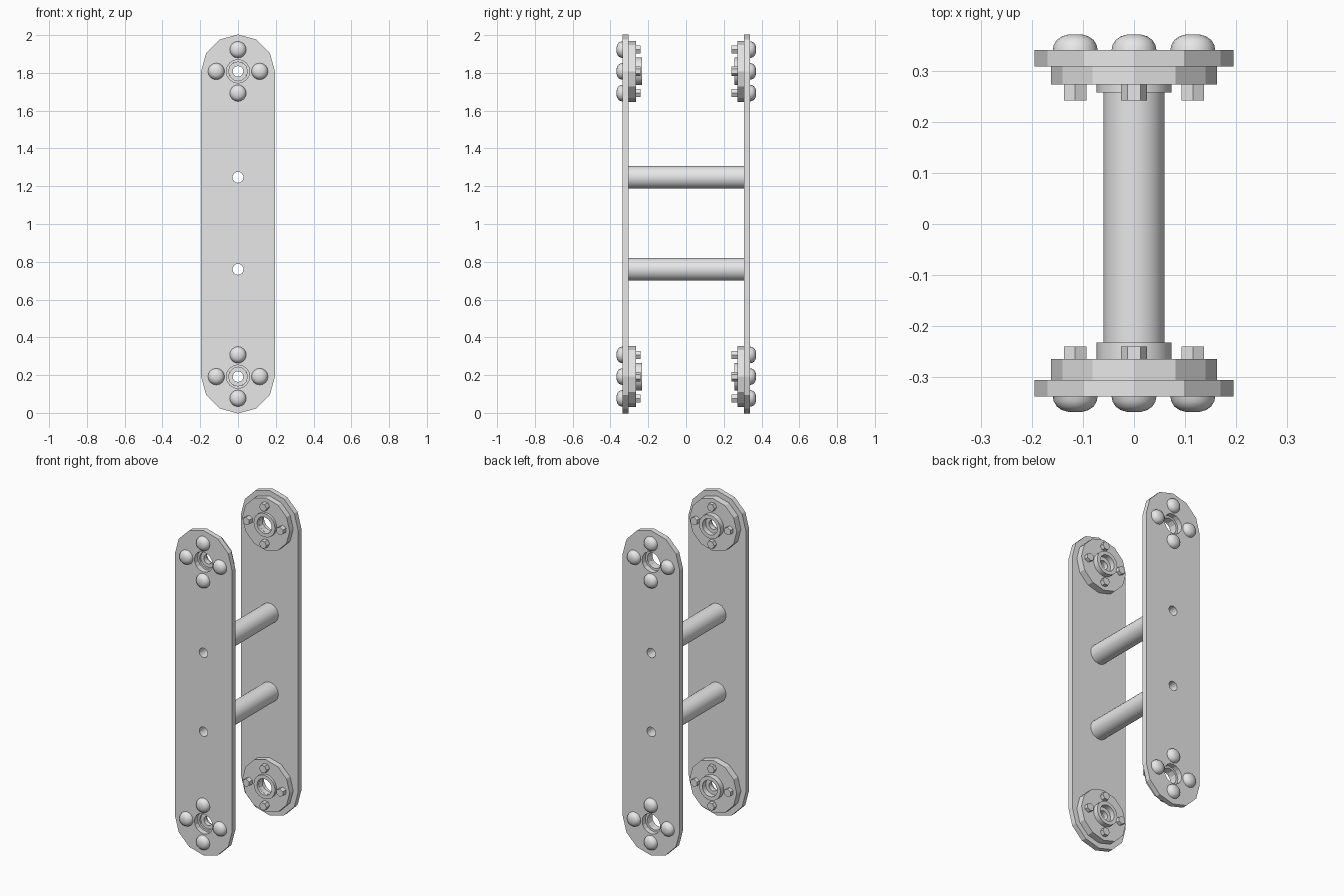
import bpy, bmesh, math

if "Cube" in bpy.data.objects:
    bpy.data.objects.remove(bpy.data.objects["Cube"], do_unlink=True)

steel = bpy.data.materials.new("grey steel")
steel.use_nodes = True
GREY = (0.8, 0.8, 0.8, 1)
steel.diffuse_color = GREY
steel.node_tree.nodes["Principled BSDF"].inputs["Base Color"].default_value = GREY

PIVOTS = {"lower": 0.192, "upper": 1.808}
RODS = {"lower": 0.76, "upper": 1.247}
PLATE_R = 0.195
BOLT_RING = 0.115


def activate(obj):
    bpy.ops.object.select_all(action='DESELECT')
    obj.select_set(True)
    bpy.context.view_layer.objects.active = obj


def lathe(name, profile, sides, x=0, z=0, closed=True, smooth=True, turn=0):
    """Revolve (radius, y) points about an axis parallel to y."""
    bm = bmesh.new()
    rings = []
    for r, y in profile:
        ring = []
        for i in range(sides):
            a = math.tau * i / sides + turn
            ring.append(bm.verts.new((x + r * math.cos(a), y, z + r * math.sin(a))))
        rings.append(ring)
    pairs = list(zip(rings, rings[1:]))
    if closed:
        pairs.append((rings[-1], rings[0]))
    else:
        bm.faces.new(rings[0])
        bm.faces.new(rings[-1])
    for a, b in pairs:
        for i in range(sides):
            j = (i + 1) % sides
            bm.faces.new((a[i], a[j], b[j], b[i]))
    bmesh.ops.recalc_face_normals(bm, faces=bm.faces)
    mesh = bpy.data.meshes.new(name)
    bm.to_mesh(mesh)
    bm.free()
    mesh.materials.append(steel)
    obj = bpy.data.objects.new(name, mesh)
    bpy.context.collection.objects.link(obj)
    if smooth:
        activate(obj)
        bpy.ops.object.shade_smooth_by_angle(angle=math.radians(35))
    return obj


def ring(name, outer, inner, y0, y1, sides, **kw):
    return lathe(name, [(inner, y0), (outer, y0), (outer, y1), (inner, y1)], sides, **kw)


def arc(cz, r, start, sweep, steps):
    angles = [start + sweep * i / steps for i in range(steps + 1)]
    return [(r * math.cos(a), cz + r * math.sin(a)) for a in angles]


def plate(name, y0, y1):
    """Long rounded plate with pivot and rod holes."""
    curve = bpy.data.curves.new(name, 'CURVE')
    curve.dimensions = '2D'
    curve.fill_mode = 'BOTH'
    curve.extrude = abs(y1 - y0) / 2
    loops = [arc(PIVOTS["upper"], PLATE_R, 0, math.pi, 6)
             + arc(PIVOTS["lower"], PLATE_R, math.pi, math.pi, 6)]
    loops += [arc(z, 0.062, 0, math.tau, 16)[:-1] for z in PIVOTS.values()]
    loops += [arc(z, 0.029, 0, math.tau, 16)[:-1] for z in RODS.values()]
    for pts in loops:
        s = curve.splines.new('POLY')
        s.points.add(len(pts) - 1)
        for p, (px, pz) in zip(s.points, pts):
            p.co = (px, pz, 0, 1)
        s.use_cyclic_u = True
    obj = bpy.data.objects.new(name, curve)
    bpy.context.collection.objects.link(obj)
    obj.rotation_euler.x = math.pi / 2
    obj.location.y = (y0 + y1) / 2
    activate(obj)
    bpy.ops.object.convert(target='MESH')
    obj = bpy.context.object
    bm = bmesh.new()
    bm.from_mesh(obj.data)
    bmesh.ops.remove_doubles(bm, verts=bm.verts, dist=0.0001)
    bmesh.ops.recalc_face_normals(bm, faces=bm.faces)
    for f in bm.faces:
        f.smooth = False
    bm.to_mesh(obj.data)
    bm.free()
    obj.data.materials.clear()
    obj.data.materials.append(steel)


# Per side: plate outer, plate inner, disc inner, boss inner, nut end
SIDES = {
    "front": (-0.337, -0.305, -0.264, -0.232, -0.24),
    "back": (0.34, 0.308, 0.273, 0.257, 0.242),
}

for side, (outer, inner, disc, boss, nut) in SIDES.items():
    plate(side + "_plate", outer, inner)
    out = math.copysign(1, outer)
    for level, cz in PIVOTS.items():
        tag = f"{side}_{level}_"
        # Bearing disc and raised collar
        ring(tag + "disc", 0.162, 0.05, inner, disc, 12, z=cz, smooth=False)
        ring(tag + "collar", 0.073, 0.05, disc, boss, 20, z=cz)
        if side == "front":
            ring(tag + "web", 0.05, 0.028, inner + 0.012, disc, 20, z=cz)
        # Four domed bolts with hex nuts
        for k in range(4):
            a = k * math.pi / 2
            bx, bz = BOLT_RING * math.cos(a), cz + BOLT_RING * math.sin(a)
            dome = [(0.044, 0), (0.042, 0.01), (0.036, 0.02), (0.026, 0.027), (0.012, 0.031)]
            lathe(f"{tag}bolt_head_{k}", [(r, outer + out * h) for r, h in dome], 16,
                  x=bx, z=bz, closed=False)
            lathe(f"{tag}nut_{k}", [(0.025, disc), (0.025, nut)], 6,
                  x=bx, z=bz, closed=False, smooth=False, turn=a + math.pi / 2)

# Hollow cross rods joining the plates
for level, z in RODS.items():
    ring(level + "_cross_rod", 0.06, 0.029, SIDES["front"][1], SIDES["back"][1], 24, z=z)
